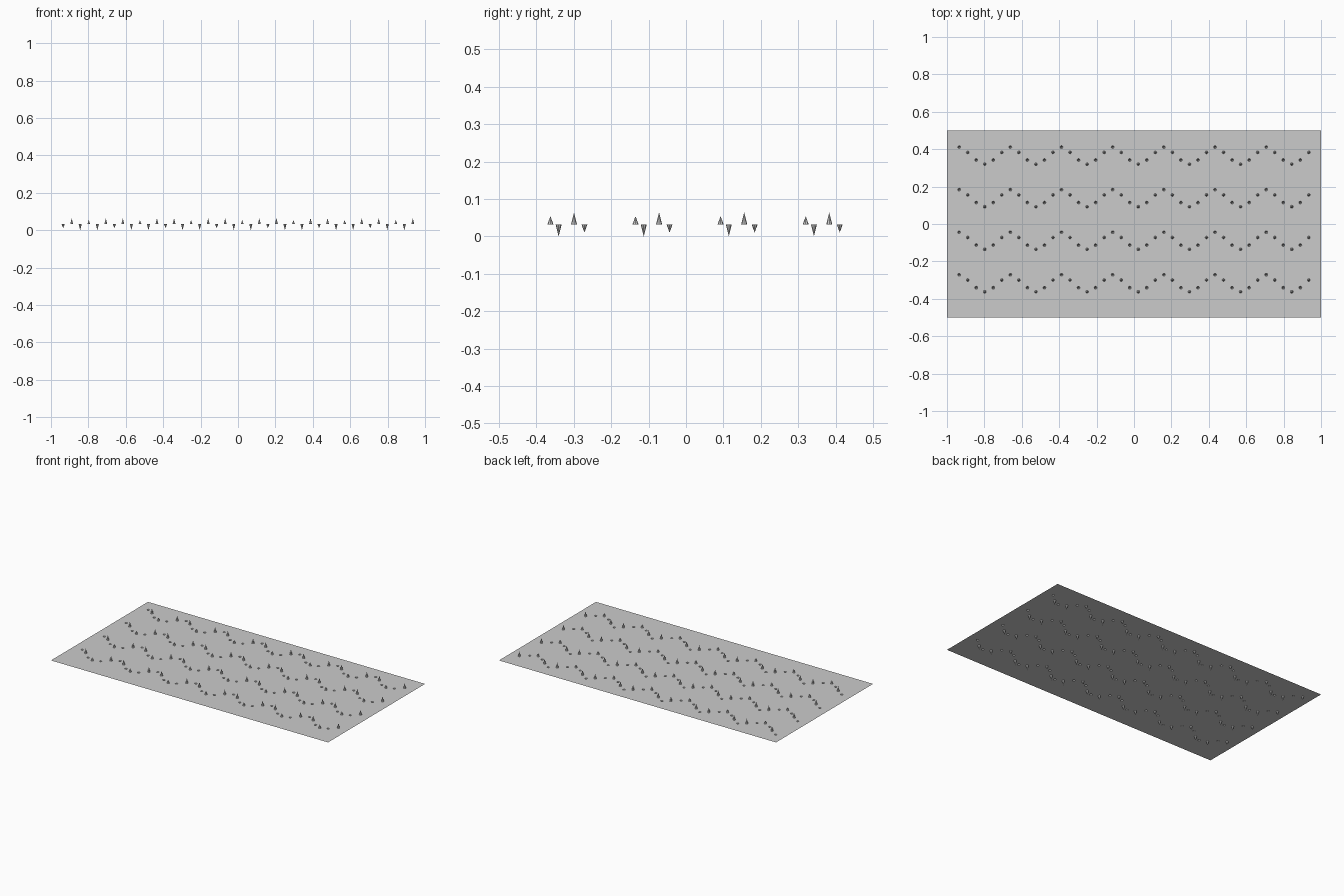
import bpy, bmesh
from math import cos, sin, pi

if "Cube" in bpy.data.objects:
    bpy.data.objects.remove(bpy.data.objects["Cube"])

SHEET_Z = 0.032      # height of the flat sheet
RADIUS = 0.008       # hole / spike base radius
SIDES = 8
STEP = 0.0456        # spacing of spikes along x
COUNT = 42           # spikes per row
ROWS = (0.0, -0.2275, -0.455, -0.6825)
# one zigzag period: y of the spike and its signed height
ZIGZAG = ((0.411, -0.022), (0.383, 0.032), (0.342, -0.032),
          (0.320, 0.022), (0.342, -0.032), (0.383, 0.032))

bm = bmesh.new()


def ring(points):
    verts = [bm.verts.new((x, y, SHEET_Z)) for x, y in points]
    edges = [bm.edges.new((a, b)) for a, b in zip(verts, verts[1:] + verts[:1])]
    return verts, edges


# sheet outline and pierced holes
outline = ring([(-1, -0.5), (1, -0.5), (1, 0.5), (-1, 0.5)])
all_edges = list(outline[1])
spikes = []
for row in ROWS:
    for i in range(COUNT):
        dy, height = ZIGZAG[i % 6]
        cx, cy = (i - (COUNT - 1) / 2) * STEP, row + dy
        verts, edges = ring([(cx + RADIUS * cos(2 * pi * k / SIDES),
                              cy + RADIUS * sin(2 * pi * k / SIDES)) for k in range(SIDES)])
        all_edges += edges
        spikes.append((cx, cy, height, verts))

# flat sheet around the holes
bmesh.ops.triangle_fill(bm, edges=all_edges, use_beauty=True, normal=(0, 0, 1))

# spikes drawn up or down out of the sheet
for cx, cy, height, verts in spikes:
    tip = bm.verts.new((cx, cy, SHEET_Z + height))
    for a, b in zip(verts, verts[1:] + verts[:1]):
        bm.faces.new((a, b, tip))

for f in bm.faces:
    f.normal_update()
    if f.normal.z < 0:
        f.normal_flip()

mesh = bpy.data.meshes.new("spiked_sheet")
bm.to_mesh(mesh)
bm.free()
bpy.context.collection.objects.link(bpy.data.objects.new("spiked_sheet", mesh))
